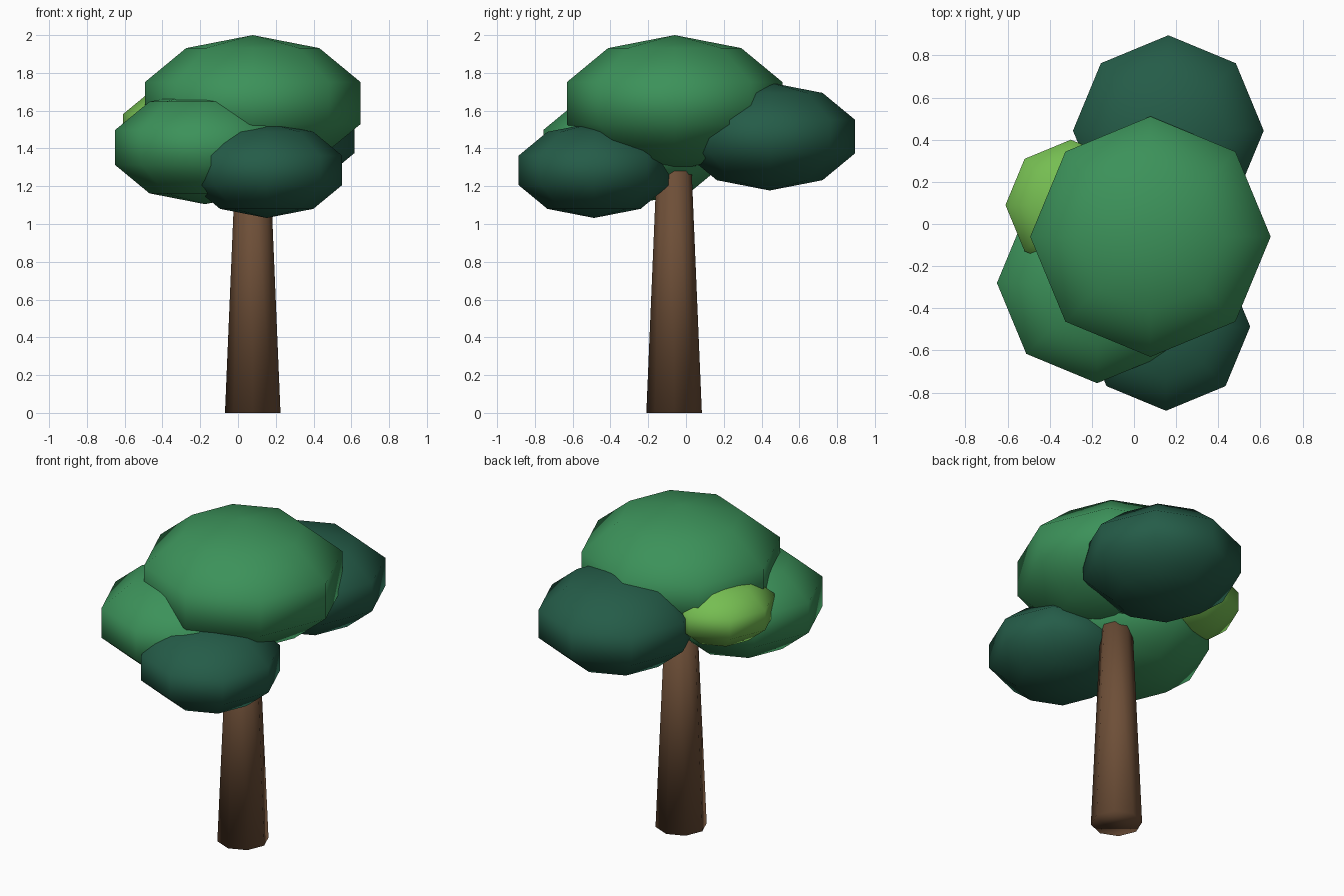
import bpy

if "Cube" in bpy.data.objects:
    bpy.data.objects.remove(bpy.data.objects["Cube"])


def material(name, rgb):
    m = bpy.data.materials.new(name)
    m.diffuse_color = (*rgb, 1.0)
    m.use_nodes = True
    m.node_tree.nodes["Principled BSDF"].inputs["Base Color"].default_value = m.diffuse_color
    return m


BARK = material("bark_brown", (0.155, 0.078, 0.039))
GREEN = material("leaf_green", (0.045, 0.287, 0.102))
DARK = material("dark_leaf_green", (0.018, 0.107, 0.065))
LIGHT = material("light_leaf_green", (0.181, 0.515, 0.084))


def finish(name, mat):
    ob = bpy.context.object
    ob.name = name
    ob.data.materials.append(mat)
    for p in ob.data.polygons:
        p.use_smooth = True
    return ob


# Tapered eight-sided trunk, its top buried in the crown
H = 1.4
bpy.ops.mesh.primitive_cone_add(vertices=8, radius1=0.147, radius2=0.088,
                                depth=H, location=(0.078, -0.063, H / 2))
finish("trunk", BARK)

# Foliage clumps: low-poly spheres flattened to 60 percent height
CLUMPS = [
    ("crown_top", (0.078, -0.06, 1.64), 0.60, GREEN),
    ("crown_left", (-0.175, -0.28, 1.405), 0.50, GREEN),
    ("crown_front", (0.152, -0.487, 1.284), 0.42, DARK),
    ("crown_back", (0.163, 0.443, 1.463), 0.476, DARK),
    ("crown_small", (-0.30, 0.09, 1.52), 0.326, LIGHT),
]
for name, loc, r, mat in CLUMPS:
    bpy.ops.mesh.primitive_uv_sphere_add(segments=8, ring_count=5, radius=r,
                                         location=loc)
    finish(name, mat).scale = (1, 1, 0.6)
